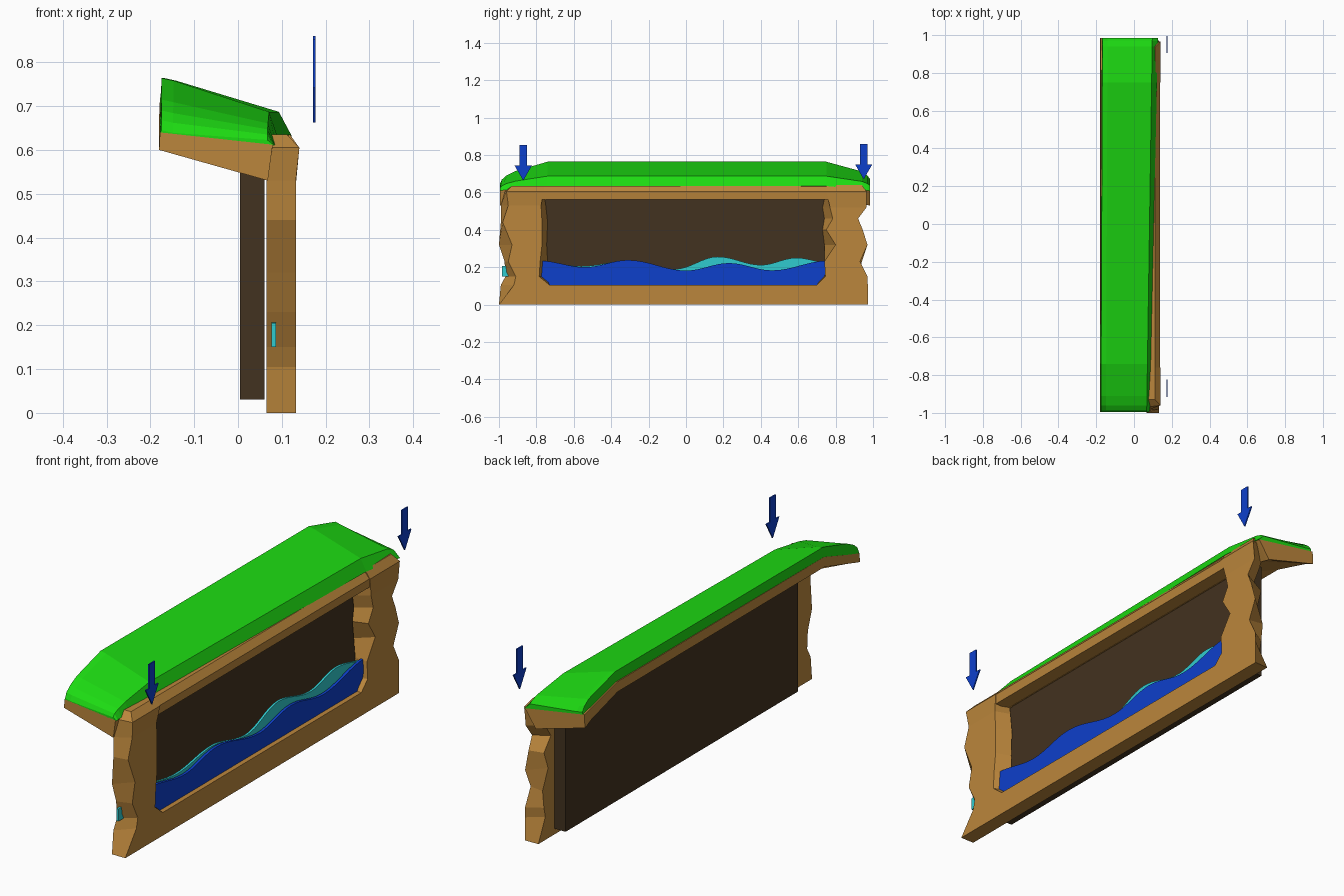
import bpy, bmesh, math


def material(name, rgb):
    m = bpy.data.materials.new(name)
    m.diffuse_color = (*rgb, 1)
    return m


BROWN = material("earth", (0.50, 0.24, 0.045))
DARK = material("dark_earth", (0.055, 0.032, 0.014))
GREEN = material("grass", (0.012, 0.70, 0.006))
BLUE = material("water", (0.004, 0.05, 0.60))
CYAN = material("far_water", (0.03, 0.60, 0.62))


def loft(bm, sections):
    """Closed solid through a row of equally sized cross-sections."""
    rings = [[bm.verts.new(p) for p in s] for s in sections]
    n = len(rings[0])
    for a, b in zip(rings, rings[1:]):
        for i in range(n):
            j = (i + 1) % n
            bm.faces.new((a[i], a[j], b[j], b[i]))
    bm.faces.new(rings[0])
    bm.faces.new(rings[-1])


def make(name, mat, *solids):
    bm = bmesh.new()
    for s in solids:
        loft(bm, s)
    bmesh.ops.recalc_face_normals(bm, faces=bm.faces)
    me = bpy.data.meshes.new(name)
    bm.to_mesh(me)
    bm.free()
    me.materials.append(mat)
    ob = bpy.data.objects.new(name, me)
    bpy.context.collection.objects.link(ob)
    return ob


def box(x0, x1, y0, y1, z0, z1):
    return [[(x0, y, z0), (x1, y, z0), (x1, y, z1), (x0, y, z1)] for y in (y0, y1)]


# Back panel
make("back_panel", DARK, box(.005, .06, -.815, .86, .03, .57))


# Rocky frame: chipped posts, given per level as
# z, outer back y, outer front y, inner front y, inner back y, front x
def post(levels):
    return [[(.065, ob, z), (xf, of, z), (xf, nf, z), (.065, nb, z)]
            for z, ob, of, nf, nb, xf in levels]


left_post = post([
    (0, -1, -1, -.73, -.73, .132), (.105, -.99, -.92, -.73, -.73, .132),
    (.15, -.965, -.91, -.785, -.75, .132), (.23, -.97, -.95, -.78, -.74, .132),
    (.32, -1, -.93, -.77, -.745, .132), (.44, -.99, -.98, -.77, -.74, .132),
    (.53, -.99, -.95, -.775, -.75, .132), (.605, -.97, -.96, -.76, -.76, .14),
    (.635, -.93, -.93, -.76, -.76, .112)])
right_post = post([
    (0, .97, .972, .70, .70, .132), (.105, .92, .972, .70, .70, .132),
    (.15, .93, .97, .745, .73, .132), (.23, .94, .93, .74, .75, .132),
    (.32, .90, .97, .80, .74, .132), (.40, .93, .945, .75, .73, .132),
    (.46, .88, .92, .785, .74, .132), (.52, .92, .965, .77, .73, .132),
    (.605, .95, .965, .75, .75, .14), (.64, .94, .94, .75, .75, .115)])
top_beam = [[(.065, y, .563), (.132, y, .563), (.137, y, .605), (.112, y, .635),
             (.065, y, .635)] for y in (-.77, .78)]
make("rock_frame", BROWN, left_post, right_post,
     box(.065, .132, -.80, .80, 0, .105), top_beam)

# Roof stations: y, earth bottom (back, front), grass bottom (back, front), grass top back
stations = [
    (-.995, .60, .53, .64, .612, .645), (-.985, .603, .532, .643, .613, .668),
    (-.96, .61, .535, .65, .615, .69), (-.91, .625, .54, .665, .62, .715),
    (-.74, .675, .562, .72, .636, .764), (.75, .675, .562, .72, .636, .764),
    (.94, .62, .54, .672, .618, .712), (.97, .605, .532, .664, .612, .69),
    (.985, .60, .53, .66, .61, .67)]
earth, grass = [], []
for y, eb, ef, gb, gf, t in stations:
    xt, xe = .082 + .015 * y, .105 + .022 * y
    tf = max(gf + .006, .62 + (t - .64) * .54)
    earth.append([(-.18, y, eb), (.068, y, ef), (xe - .004, y, gf), (-.178, y, gb)])
    xb = -.174 + .004 * y
    grass.append([(xb, y, gb - .002), (xe, y, gf - .002), (xt, y, tf),
                  (xb + .03, y, t - .006), (xb + .003, y, t)])
make("roof_earth", BROWN, earth)
make("roof_grass", GREEN, grass)


# Wavy water sheets, eased between crests and troughs
def wave(keys, x0, x1, bottom, steps=8):
    pts = []
    for (ya, za), (yb, zb) in zip(keys, keys[1:]):
        for i in range(steps):
            t = i / steps
            e = .5 - .5 * math.cos(math.pi * t)
            pts.append((ya + (yb - ya) * t, za + (zb - za) * e))
    pts.append(keys[-1])
    return [[(x0, y, bottom), (x1, y, bottom), (x1, y, z), (x0, y, z)] for y, z in pts]


make("front_water", BLUE, wave(
    [(-.785, .235), (-.54, .20), (-.31, .238), (0, .182), (.23, .222),
     (.46, .183), (.76, .235)], .098, .110, .10))
make("back_water", CYAN, wave(
    [(-.985, .205), (-.80, .235), (-.56, .205), (-.31, .235), (-.06, .19),
     (.17, .256), (.40, .212), (.59, .25), (.80, .215), (.90, .22)], .077, .087, .15))

# Down arrows
for name, yc, tip in (("front_arrow", -.87, .663), ("rear_arrow", .95, .67)):
    outline = [(0, 0), (.046, .08), (.021, .08), (.021, .19),
               (-.021, .19), (-.021, .08), (-.046, .08)]
    make(name, BLUE, [[(x, yc + u, tip + v) for u, v in outline] for x in (.171, .177)])
